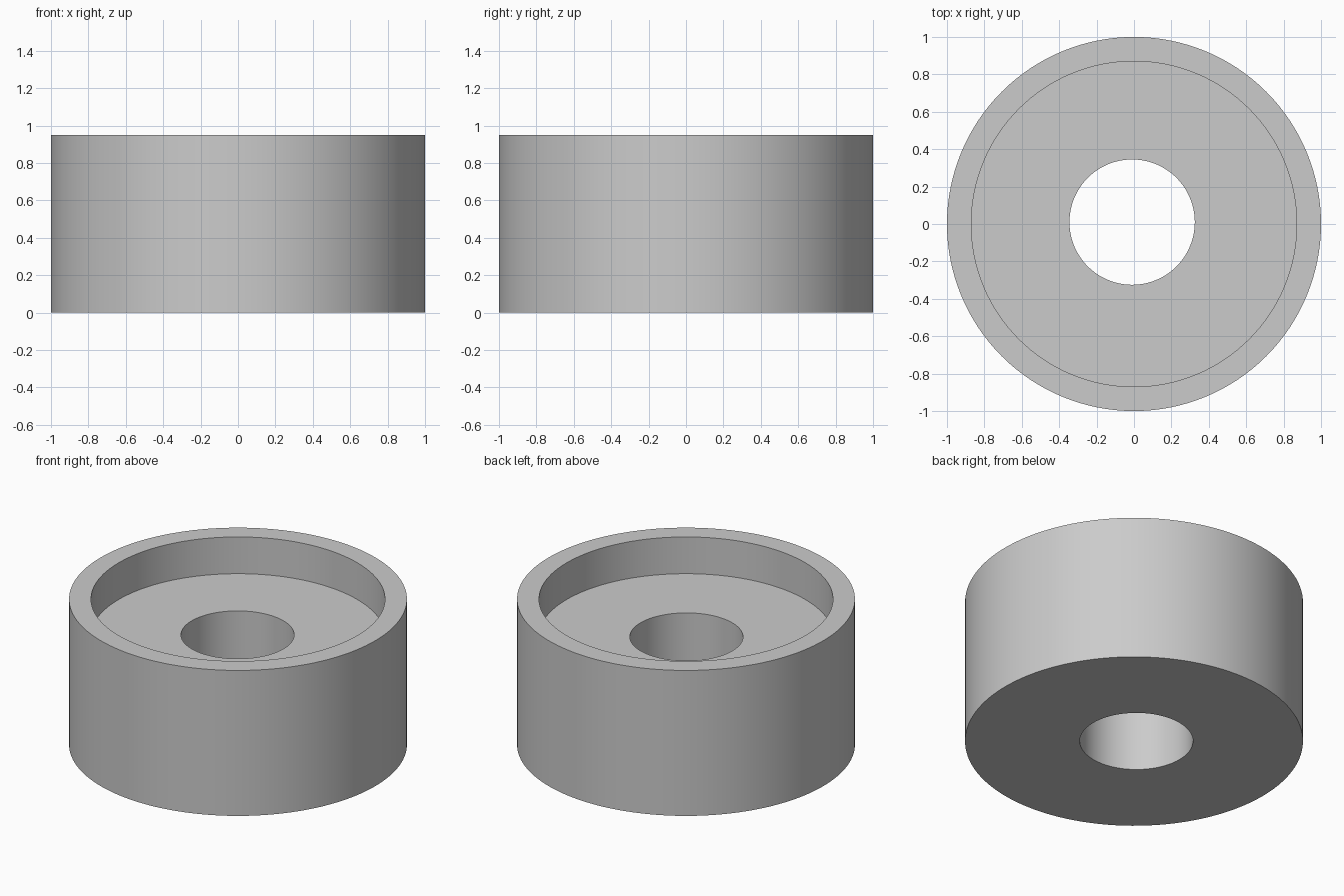
import bpy
import bmesh
from math import cos, sin, tau, radians

cube = bpy.data.objects.get("Cube")
if cube:
    bpy.data.objects.remove(cube, do_unlink=True)

SIDES = 128
HEIGHT = 0.95
FLOOR = 0.71          # level of the recess floor
OUTER, RECESS, BORE = 1.0, 0.87, 0.335
BORE_SHIFT = 0.01     # the bore sits slightly off centre

# Plain grey material
grey = bpy.data.materials.new("plain grey")
grey.use_nodes = True
colour = (0.6, 0.6, 0.6, 1)
grey.diffuse_color = colour
grey.node_tree.nodes["Principled BSDF"].inputs["Base Color"].default_value = colour

bm = bmesh.new()


def ring(radius, z, shift=0.0):
    angles = [tau * i / SIDES for i in range(SIDES)]
    return [bm.verts.new((radius * cos(a) - shift, radius * sin(a) + shift, z))
            for a in angles]


# Closed profile: outer wall, rim, recess wall, recess floor, bore, underside
rings = [
    ring(OUTER, 0),
    ring(OUTER, HEIGHT),
    ring(RECESS, HEIGHT),
    ring(RECESS, FLOOR),
    ring(BORE, FLOOR, BORE_SHIFT),
    ring(BORE, 0, BORE_SHIFT),
]
for lower, upper in zip(rings, rings[1:] + rings[:1]):
    for i in range(SIDES):
        j = (i + 1) % SIDES
        bm.faces.new((lower[i], lower[j], upper[j], upper[i]))
bmesh.ops.recalc_face_normals(bm, faces=bm.faces)

mesh = bpy.data.meshes.new("recessed_bushing")
bm.to_mesh(mesh)
bm.free()
mesh.materials.append(grey)
bushing = bpy.data.objects.new("recessed_bushing", mesh)
bpy.context.collection.objects.link(bushing)

# Smooth round walls with crisp rims
bpy.ops.object.select_all(action="DESELECT")
bushing.select_set(True)
bpy.context.view_layer.objects.active = bushing
bpy.ops.object.shade_smooth_by_angle(angle=radians(30))
